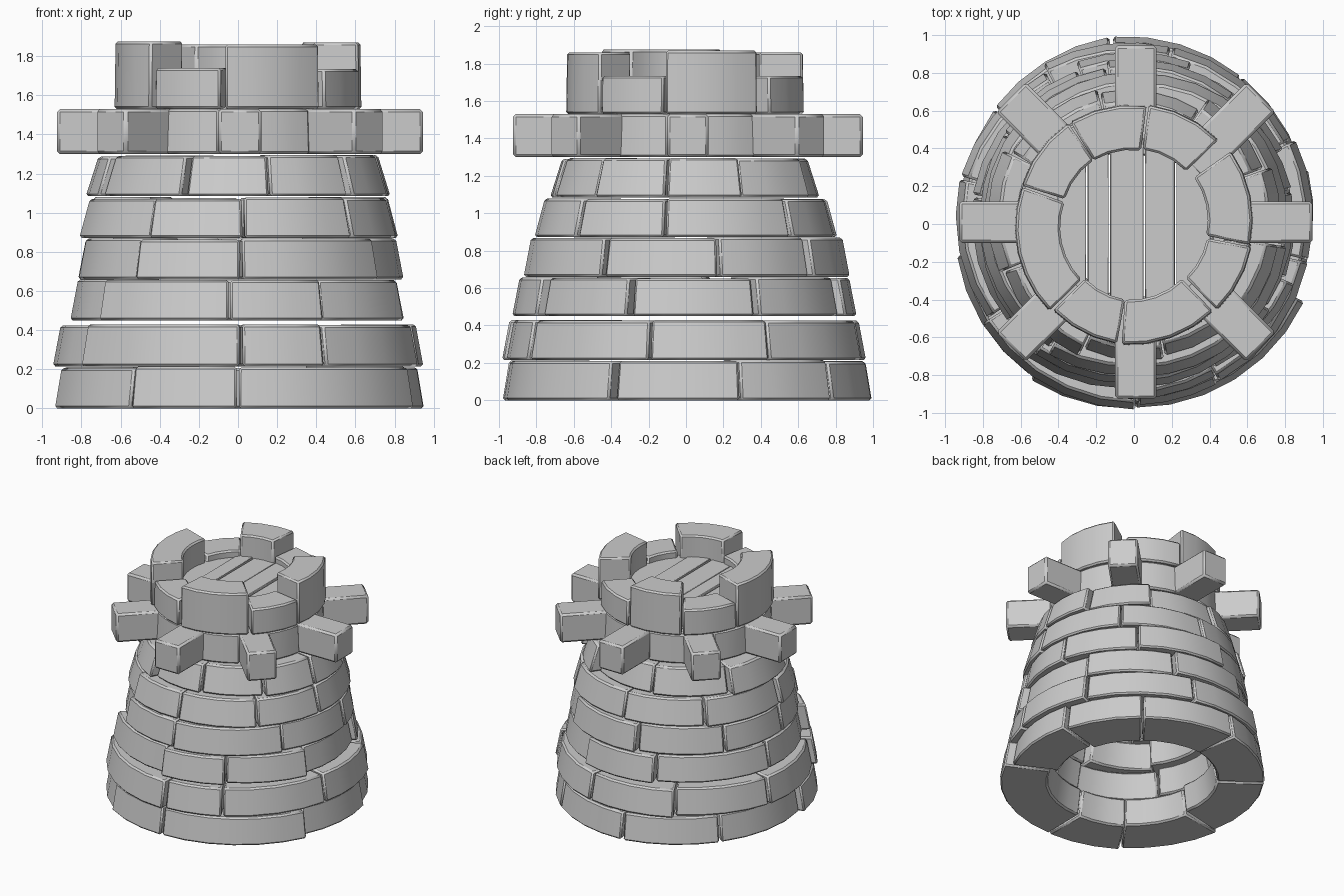
import bpy, bmesh, math, random
from mathutils import Matrix, Vector

if "Cube" in bpy.data.objects:
    bpy.data.objects.remove(bpy.data.objects["Cube"])

random.seed(7)


def finish(name, bm, bevel=0.012):
    bmesh.ops.recalc_face_normals(bm, faces=bm.faces)
    me = bpy.data.meshes.new(name)
    bm.to_mesh(me)
    bm.free()
    ob = bpy.data.objects.new(name, me)
    bpy.context.collection.objects.link(ob)
    if bevel:
        m = ob.modifiers.new("worn_edges", 'BEVEL')
        m.width, m.segments, m.limit_method = bevel, 1, 'ANGLE'
        m.angle_limit = math.radians(40)
    bpy.context.view_layer.objects.active = ob
    ob.select_set(True)
    bpy.ops.object.shade_smooth_by_angle(angle=math.radians(30))
    ob.select_set(False)
    return ob


def wedge(name, a0, a1, r_in, r_bot, r_top, z0, z1, twist=0.0):
    """Curved stone block between two angles (degrees), leaning inward."""
    bm = bmesh.new()
    n = max(3, round((a1 - a0) / 11))
    rings = []
    for i in range(n + 1):
        a = math.radians(a0 + (a1 - a0) * i / n)
        c, s = math.cos(a), math.sin(a)
        pts = [(r_in, z0), (r_bot, z0), (r_top, z1), (r_in - (r_bot - r_top), z1)]
        rings.append([bm.verts.new((r * c, r * s, z)) for r, z in pts])
    for p, q in zip(rings, rings[1:]):
        for k in range(4):
            bm.faces.new((p[k], p[(k + 1) % 4], q[(k + 1) % 4], q[k]))
    bm.faces.new(rings[0])
    bm.faces.new(rings[-1][::-1])
    mid = math.radians((a0 + a1) / 2)
    pivot = Vector((math.cos(mid), math.sin(mid), 0)) * r_bot
    bmesh.ops.rotate(bm, verts=bm.verts, cent=pivot, matrix=Matrix.Rotation(twist, 3, 'Z'))
    return finish(name, bm)


# Tapering wall courses: z0, z1, x radius, y radius, inward lean, depth, joint angles
courses = [
    (0.00, 0.215, .95, 1.0, .035, .35, (-124, -90, -24, 18, 54, 97, 140, 190)),
    (0.215, 0.43, .955, .985, .04, .34, (-147, -89, -62, -12, 28, 78, 120, 165)),
    (0.45, 0.66, .87, .93, .04, .32, (-142, -93, -61, -20, 26, 70, 110, 170)),
    (0.66, 0.872, .84, .88, .04, .31, (-128, -89, -32, 12, 52, 100, 145, 185)),
    (0.872, 1.08, .83, .825, .055, .30, (-124, -88, -45, -8, 43, 90, 135, 185)),
    (1.085, 1.295, .785, .735, .065, .28, (-112, -77, -40, -8, 23, 60, 105, 150, 200)),
]
for ci, (z0, z1, rx, ry, lean, depth, joints) in enumerate(courses):
    ends = joints[1:] + (joints[0] + 360,)
    for bi, (a0, a1) in enumerate(zip(joints, ends)):
        m = math.radians((a0 + a1) / 2)
        r = rx * math.cos(m) ** 2 + ry * math.sin(m) ** 2 - random.uniform(0, .03)
        wedge(f"wall_course_{ci + 1}_stone_{bi + 1}", a0 + .4, a1 - .4, r - depth, r,
              r - lean, z0, z1 - random.uniform(0, .01), random.uniform(-.06, .06))

# Ring wall with eight projecting corbel stones
for i in range(8):
    a = i * 45
    wedge(f"collar_stone_{i + 1}", a + 9, a + 36, .40, .63, .62, 1.30, 1.53)
    bm = bmesh.new()
    bmesh.ops.create_cube(bm, size=1)
    bmesh.ops.scale(bm, verts=bm.verts, vec=(.54, .22, .23))
    bmesh.ops.translate(bm, verts=bm.verts, vec=(.665, 0, 1.415))
    bmesh.ops.rotate(bm, verts=bm.verts, cent=(0, 0, 0),
                     matrix=Matrix.Rotation(math.radians(a), 3, 'Z'))
    bmesh.ops.translate(bm, verts=bm.verts, vec=(.01, .01, 0))
    finish(f"corbel_{i + 1}", bm, .015)

# Battlement: alternating tall and low stones
merlons = [(-10, 37, 1.87), (45, 83, 1.735), (84, 122, 1.86), (123, 161, 1.735),
           (162, 226, 1.875), (227, 262, 1.74), (264, 312, 1.86), (314, 349, 1.735)]
for i, (a0, a1, top) in enumerate(merlons):
    wedge(f"battlement_stone_{i + 1}", a0, a1, .40, .635, .63, 1.53, top,
          random.uniform(-.04, .04))

# Plank floor cut to the round of the wall
edges = (-.41, -.25, -.13, .055, .22, .41)
for i, (x0, x1) in enumerate(zip(edges, edges[1:])):
    x0, x1 = x0 + .004, x1 - .004
    y0, y1 = (math.sqrt(.46 ** 2 - x * x) for x in (x0, x1))
    bm = bmesh.new()
    face = bm.faces.new([bm.verts.new((x, y, 1.63 + .008 * (i % 2)))
                         for x, y in ((x0, -y0), (x1, -y1), (x1, y1), (x0, y0))])
    ext = bmesh.ops.extrude_face_region(bm, geom=[face])
    up = [v for v in ext["geom"] if isinstance(v, bmesh.types.BMVert)]
    bmesh.ops.translate(bm, verts=up, vec=(0, 0, .05))
    finish(f"floor_plank_{i + 1}", bm, .004)
